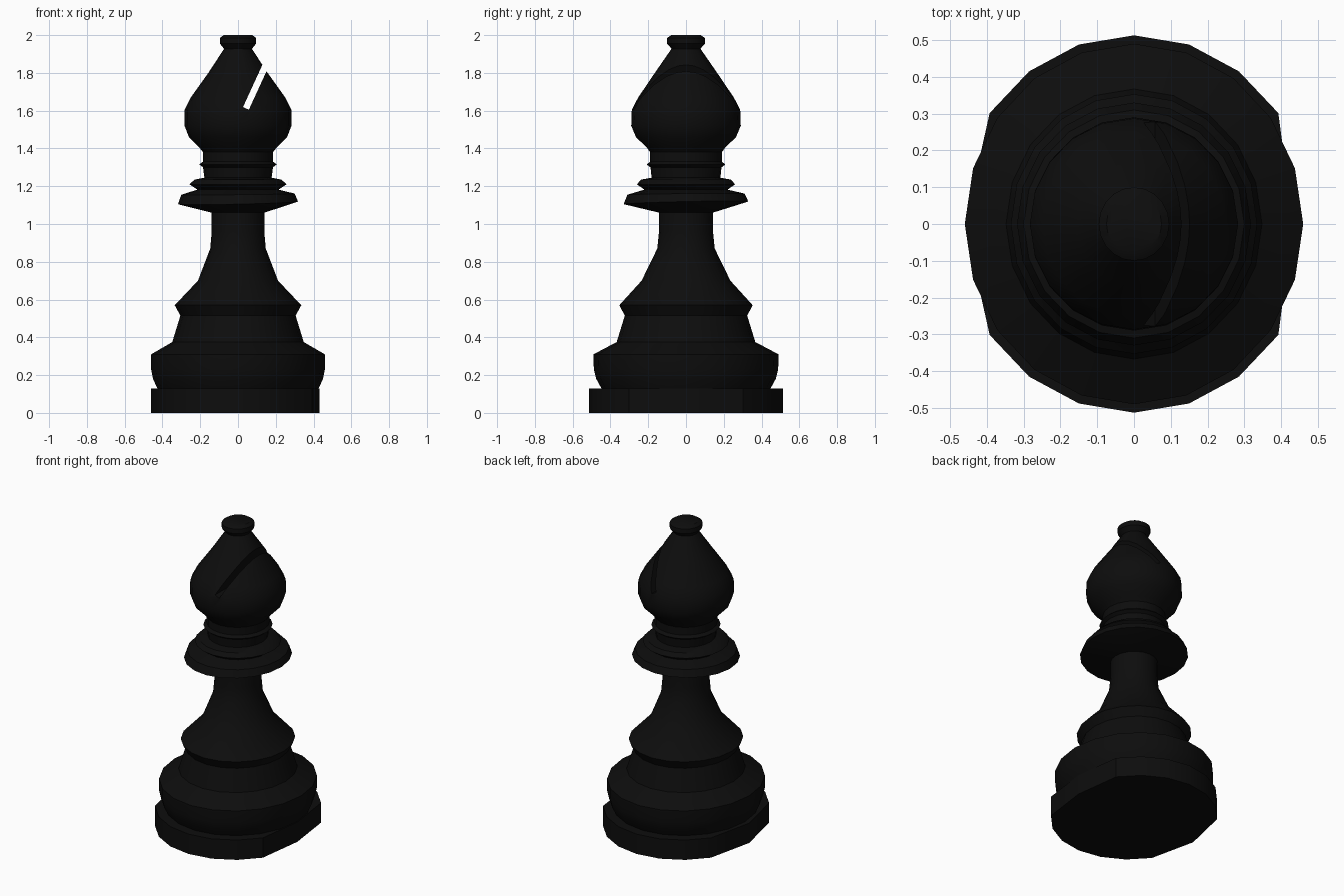
import bpy, bmesh, math
from mathutils import Vector

if "Cube" in bpy.data.objects:
    bpy.data.objects.remove(bpy.data.objects["Cube"])

SIDES = 20

black = bpy.data.materials.new("black")
black.use_nodes = True
BLACK = (0.004, 0.004, 0.004, 1)
black.diffuse_color = BLACK
black.node_tree.nodes["Principled BSDF"].inputs["Base Color"].default_value = BLACK


def ring(z, rx, ry, tilt=0):
    """One oval ring of points; tilt leans it slightly."""
    points = []
    for i in range(SIDES):
        a = math.tau * i / SIDES
        c, s = math.cos(a), math.sin(a)
        points.append(Vector((rx * c, ry * s, z + tilt * (c + s))))
    return points


def build(name, rings, angle=35):
    """Skin a stack of rings into a closed solid."""
    bm = bmesh.new()
    loops = [[bm.verts.new(p) for p in r] for r in rings]
    for low, high in zip(loops, loops[1:]):
        for i in range(SIDES):
            j = (i + 1) % SIDES
            bm.faces.new((low[i], low[j], high[j], high[i]))
    bm.faces.new(loops[0][::-1])
    bm.faces.new(loops[-1])
    mesh = bpy.data.meshes.new(name)
    bm.to_mesh(mesh)
    bm.free()
    mesh.materials.append(black)
    obj = bpy.data.objects.new(name, mesh)
    bpy.context.collection.objects.link(obj)
    smooth(obj, angle)
    return obj


def smooth(obj, angle):
    bpy.ops.object.select_all(action="DESELECT")
    obj.select_set(True)
    bpy.context.view_layer.objects.active = obj
    bpy.ops.object.shade_smooth_by_angle(angle=math.radians(angle))


# Plinth: an oval slab whose two ends are flattened, the left more than the right
def plinth_ring(z):
    points = ring(z, 0.485, 0.513)
    half = SIDES // 2
    points[0].x, points[half].x = 0.432, -0.46
    for mid, a, b in ((1, 0, 2), (-1, 0, -2),
                      (half - 1, half, half - 2), (half + 1, half, half + 2)):
        points[mid] = (points[a] + points[b]) / 2
    return points


build("plinth", [plinth_ring(0), plinth_ring(0.13)])

# Body: rounded foot, skirt and slender stem
build("body", [ring(*p) for p in (
    (0.125, 0.425, 0.445), (0.18, 0.45, 0.475), (0.23, 0.46, 0.488),
    (0.31, 0.46, 0.49), (0.375, 0.348, 0.367), (0.515, 0.305, 0.324),
    (0.57, 0.335, 0.353), (0.70, 0.212, 0.235), (0.87, 0.147, 0.152),
    (0.96, 0.139, 0.143), (1.07, 0.141, 0.143))])

# Collar: wide flared disc, smaller disc and neck bead
build("collar", [ring(*p) for p in (
    (1.06, 0.14, 0.142), (1.112, 0.318, 0.33, 0.007), (1.158, 0.30, 0.31, 0.003),
    (1.182, 0.215, 0.22), (1.21, 0.257, 0.26), (1.235, 0.23, 0.238),
    (1.245, 0.178, 0.182), (1.30, 0.185, 0.188), (1.315, 0.205, 0.208),
    (1.33, 0.186, 0.19), (1.39, 0.186, 0.19))])

# Head: teardrop with a slanted slot
head = build("head", [ring(*p) for p in (
    (1.38, 0.185, 0.19), (1.405, 0.205, 0.208), (1.46, 0.26, 0.265),
    (1.52, 0.283, 0.29), (1.605, 0.283, 0.287), (1.67, 0.25, 0.253),
    (1.80, 0.157, 0.165), (1.93, 0.072, 0.075))])

bpy.ops.mesh.primitive_cube_add(size=1)
cutter = bpy.context.object
cutter.name = "slot_cutter"
cutter.hide_render = True
start, along = Vector((0.042, 0, 1.612)), Vector((0.1, 0, 0.218)).normalized()
cutter.scale = (0.034, 1, 0.5)
cutter.rotation_euler.y = math.atan2(along.x, along.z)
cutter.location = start + along * 0.25
bpy.context.view_layer.update()

cut = head.modifiers.new("slot", "BOOLEAN")
cut.operation = "DIFFERENCE"
cut.solver = "EXACT"
cut.object = cutter
bpy.context.view_layer.objects.active = head
bpy.ops.object.modifier_move_to_index(modifier="slot", index=0)
bpy.ops.object.modifier_apply(modifier="slot")
bpy.data.objects.remove(cutter)
smooth(head, 35)

# Finial: small button on top
build("finial", [ring(*p) for p in (
    (1.925, 0.072, 0.074), (1.955, 0.096, 0.1), (1.985, 0.096, 0.1),
    (2.0, 0.075, 0.077))])
